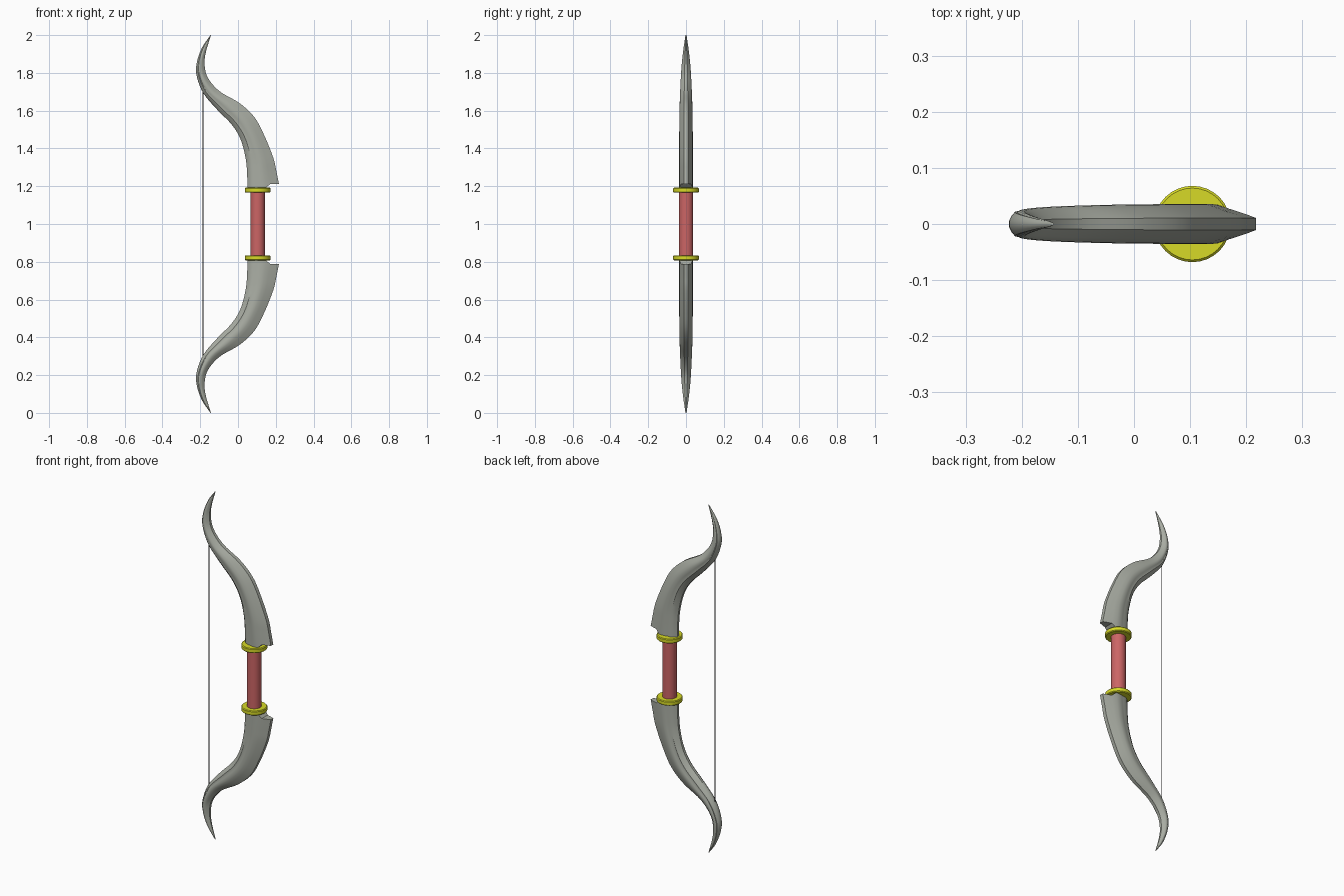
import bpy, bmesh, math
from mathutils import Vector

if "Cube" in bpy.data.objects:
    bpy.data.objects.remove(bpy.data.objects["Cube"])


def material(name, rgb):
    m = bpy.data.materials.new(name)
    m.diffuse_color = (*rgb, 1)
    m.use_nodes = True
    m.node_tree.nodes["Principled BSDF"].inputs["Base Color"].default_value = m.diffuse_color
    return m


def finish(ob, mat, angle=35, mirror=False):
    ob.data.materials.append(mat)
    if mirror:
        mod = ob.modifiers.new("mirror", 'MIRROR')
        mod.use_axis = (False, False, True)
    bpy.ops.object.select_all(action='DESELECT')
    bpy.context.view_layer.objects.active = ob
    ob.select_set(True)
    bpy.ops.object.shade_smooth_by_angle(angle=math.radians(angle))


def mesh_object(name, bm, location):
    bmesh.ops.recalc_face_normals(bm, faces=bm.faces)
    me = bpy.data.meshes.new(name)
    bm.to_mesh(me)
    bm.free()
    ob = bpy.data.objects.new(name, me)
    ob.location = location
    bpy.context.collection.objects.link(ob)
    return ob


def lathe(name, profile, x, sides=32):
    """Spin a closed (radius, z) profile around a vertical axis."""
    bm = bmesh.new()
    rings = []
    for i in range(sides):
        a = 2 * math.pi * i / sides
        rings.append([bm.verts.new((r * math.cos(a), r * math.sin(a), z)) for r, z in profile])
    n = len(profile)
    for i in range(sides):
        a, b = rings[i], rings[(i + 1) % sides]
        for j in range(n):
            bm.faces.new((a[j], b[j], b[(j + 1) % n], a[(j + 1) % n]))
    return mesh_object(name, bm, (x, 0, 1))


def smooth_path(points, steps=5):
    """Catmull-Rom resampling."""
    p = [Vector(q) for q in points]
    p = [2 * p[0] - p[1]] + p + [2 * p[-1] - p[-2]]
    out = []
    for i in range(1, len(p) - 2):
        a, b, c, d = p[i - 1:i + 3]
        for k in range(steps):
            t = k / steps
            out.append(0.5 * (2 * b + (c - a) * t + (2 * a - 5 * b + 4 * c - d) * t * t
                              + (3 * b - a - 3 * c + d) * t ** 3))
    return out + [p[-2]]


steel = material("limb_grey", (0.40, 0.42, 0.37))
red = material("grip_red", (0.60, 0.13, 0.13))
gold = material("ring_yellow", (0.68, 0.70, 0.02))
dark = material("string_dark", (0.05, 0.05, 0.05))

# Limb stations from the grip to the tip: string-side x, z, outer x, z, half thickness
string_side = [(0.05, 1.19), (0.048, 1.27), (0.04, 1.35), (0.013, 1.45), (-0.034, 1.527),
               (-0.11, 1.605), (-0.185, 1.695), (-0.22, 1.79), (-0.217, 1.86),
               (-0.190, 1.935), (-0.147, 1.998)]
outer_side = [(0.217, 1.212), (0.203, 1.28), (0.187, 1.35), (0.14, 1.467), (0.087, 1.565),
              (0.008, 1.64), (-0.098, 1.703), (-0.16, 1.775), (-0.177, 1.845),
              (-0.170, 1.91), (-0.143, 2.0)]
half = [0.036, 0.036, 0.036, 0.036, 0.035, 0.034, 0.031, 0.027, 0.022, 0.014, 0.003]
thick = smooth_path([(h, 0) for h in half])

# Cross-section: position across the limb, relative thickness (ridge, groove, blade)
section = [(0, 0.2), (0.08, 0.55), (0.2, 0.85), (0.28, 0.84), (0.36, 0.96), (0.47, 1),
           (0.58, 0.97), (0.72, 0.75), (0.9, 0.48), (1, 0.3)]
loop = section + [(t, -w) for t, w in reversed(section)]

bm = bmesh.new()
rows = []
for k, (a, b, h) in enumerate(zip(smooth_path(string_side), smooth_path(outer_side), thick)):
    row = []
    for t, w in loop:
        p = a.lerp(b, t)
        if k == 0:
            p.y = 1.19 if t < 0.7 else 1.212
        row.append(bm.verts.new((p.x, w * h.x, p.y - 1)))
    rows.append(row)
n = len(loop)
for r, s in zip(rows, rows[1:]):
    for j in range(n):
        bm.faces.new((r[j], r[(j + 1) % n], s[(j + 1) % n], s[j]))
# end caps as strips between both sides
for row in (rows[0], rows[-1]):
    for j in range(n // 2 - 1):
        bm.faces.new((row[j], row[j + 1], row[n - 2 - j], row[n - 1 - j]))
finish(mesh_object("limbs", bm, (0, 0, 1)), steel, 35, True)

# Yellow rings at both ends of the grip
ring = [(0.03, 0.166), (0.064, 0.166), (0.068, 0.170), (0.068, 0.188), (0.064, 0.192), (0.03, 0.192)]
finish(lathe("grip_rings", ring, 0.104), gold, 30, True)


def rod(name, x, radius, length, sides, mat):
    bpy.ops.mesh.primitive_cylinder_add(vertices=sides, radius=radius, depth=length, location=(x, 0, 1))
    ob = bpy.context.object
    ob.name = name
    finish(ob, mat)


# Red grip and bow string
rod("grip", 0.104, 0.038, 0.37, 32, red)
rod("bow_string", -0.185, 0.002, 1.40, 8, dark)
